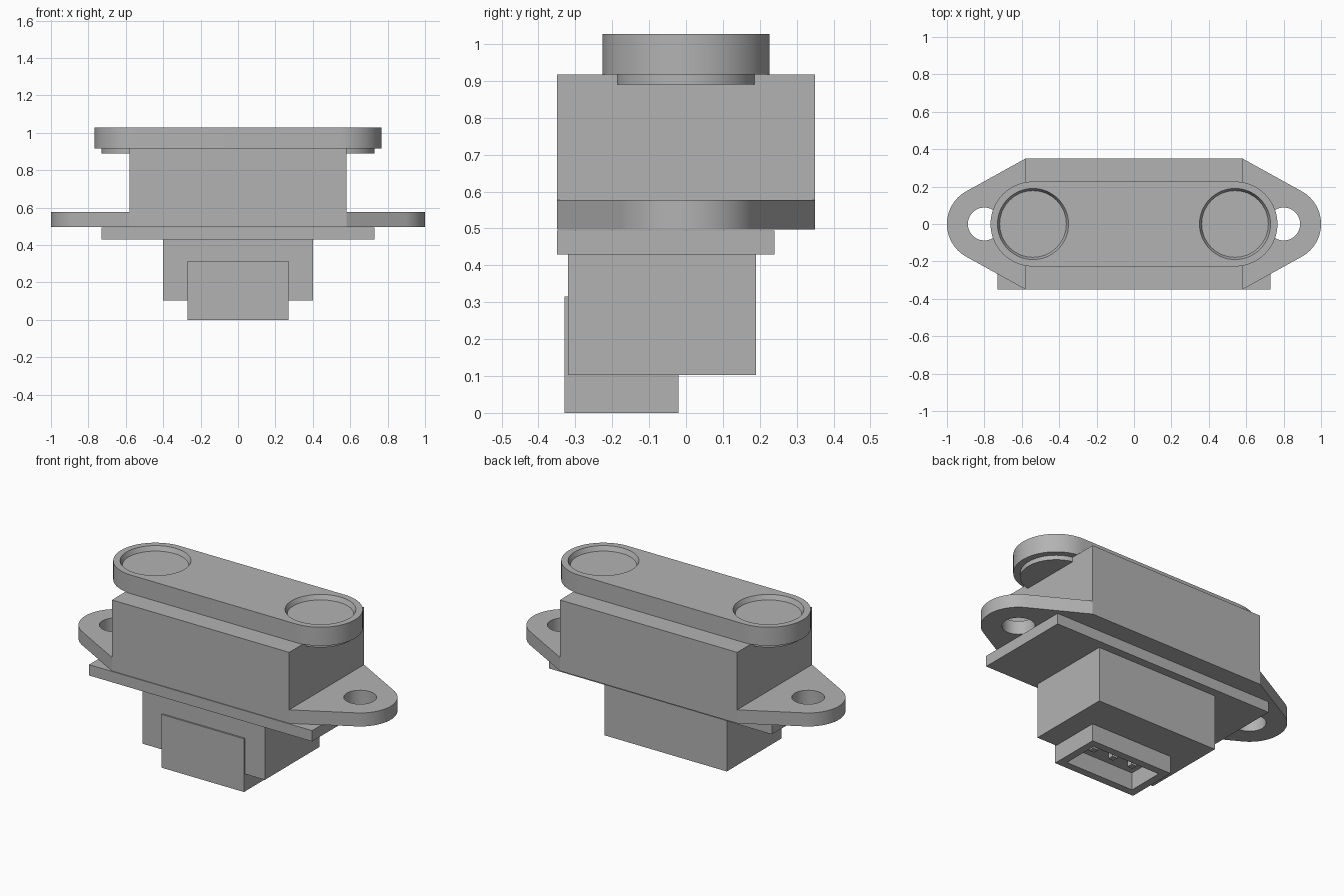
import bpy
import bmesh
from math import sin, cos, pi, radians, acos, atan2, hypot

cube = bpy.data.objects.get("Cube")
if cube:
    bpy.data.objects.remove(cube, do_unlink=True)

grey = bpy.data.materials.new("plain grey")
grey.use_nodes = True
COLOUR = (0.45, 0.45, 0.45, 1)
grey.diffuse_color = COLOUR
grey.node_tree.nodes["Principled BSDF"].inputs["Base Color"].default_value = COLOUR


def add_object(name, bm):
    bmesh.ops.recalc_face_normals(bm, faces=bm.faces)
    mesh = bpy.data.meshes.new(name)
    bm.to_mesh(mesh)
    bm.free()
    mesh.materials.append(grey)
    obj = bpy.data.objects.new(name, mesh)
    bpy.context.collection.objects.link(obj)
    return obj


def prism(name, outline, z0, z1):
    """Extrude a flat outline from z0 to z1."""
    bm = bmesh.new()
    face = bm.faces.new([bm.verts.new((x, y, z0)) for x, y in outline])
    top = bmesh.ops.extrude_face_region(bm, geom=[face])["geom"]
    verts = [v for v in top if isinstance(v, bmesh.types.BMVert)]
    bmesh.ops.translate(bm, vec=(0, 0, z1 - z0), verts=verts)
    return add_object(name, bm)


def box(name, x0, x1, y0, y1, z0, z1):
    return prism(name, [(x0, y0), (x1, y0), (x1, y1), (x0, y1)], z0, z1)


def arc(cx, r, a0, a1, n):
    steps = [a0 + (a1 - a0) * i / n for i in range(n + 1)]
    return [(cx + r * cos(a), r * sin(a)) for a in steps]


def cylinder(name, x, y, r0, r1, z0, z1):
    bm = bmesh.new()
    bmesh.ops.create_cone(bm, cap_ends=True, segments=64, radius1=r0, radius2=r1, depth=z1 - z0)
    bmesh.ops.translate(bm, vec=(x, y, (z0 + z1) / 2), verts=bm.verts)
    return add_object(name, bm)


def activate(obj):
    bpy.ops.object.select_all(action="DESELECT")
    obj.select_set(True)
    bpy.context.view_layer.objects.active = obj


def cut(obj, cutter):
    cutter.hide_render = True
    mod = obj.modifiers.new("cut", "BOOLEAN")
    mod.operation = "DIFFERENCE"
    mod.solver = "EXACT"
    mod.object = cutter
    activate(obj)
    bpy.ops.object.modifier_apply(modifier=mod.name)
    bpy.data.objects.remove(cutter, do_unlink=True)


def smooth(obj):
    activate(obj)
    bpy.ops.object.shade_smooth_by_angle(angle=radians(30))


# Main body
BODY_X, BODY_Y, BASE, BODY_TOP = 0.58, 0.35, 0.497, 0.917
box("body", -BODY_X, BODY_X, -BODY_Y, BODY_Y, BASE, BODY_TOP)

# Mounting ears: sides run tangent to the rounded tip
EAR_X, EAR_R = 0.8, 0.2
dx = BODY_X - EAR_X
tangent = atan2(BODY_Y, dx) - acos(EAR_R / hypot(dx, BODY_Y))
tip = arc(EAR_X, EAR_R, -tangent, tangent, 32)
ear_outline = [(BODY_X, -BODY_Y)] + tip + [(BODY_X, BODY_Y)]
for side, s in (("left", 1), ("right", -1)):
    ear = prism(side + "_ear", [(s * x, y) for x, y in ear_outline], BASE, 0.577)
    cut(ear, cylinder("hole_cutter", s * EAR_X, 0, 0.088, 0.088, 0.4, 0.7))
    smooth(ear)

# Front window plate with rounded ends and shallow tapered recesses
LENS_X = 0.54
ends = arc(LENS_X, 0.227, -pi / 2, pi / 2, 32) + arc(-LENS_X, 0.227, pi / 2, 3 * pi / 2, 32)
plate = prism("top_plate", ends, BODY_TOP, 1.027)
for side, s in (("left", 1), ("right", -1)):
    cut(plate, cylinder("recess_cutter", s * LENS_X, 0, 0.178, 0.202, 1.0, 1.054))
    # Lens seat showing under the plate
    smooth(cylinder(side + "_lens_seat", s * LENS_X, 0, 0.19, 0.19, 0.89, BODY_TOP))
smooth(plate)

# Circuit board and rear housing
box("circuit_board", -0.73, 0.73, -0.35, 0.24, 0.43, 0.494)
box("housing", -0.4, 0.4, -0.32, 0.19, 0.103, 0.43)

# Socket with an open underside and three pins
socket = box("socket", -0.27, 0.27, -0.33, -0.02, 0, 0.315)
cut(socket, box("socket_cutter", -0.225, 0.225, -0.285, -0.065, -0.1, 0.12))
for i in (-1, 0, 1):
    x = i * 0.133
    box("pin_%d" % (i + 2), x - 0.017, x + 0.017, -0.192, -0.158, 0.06, 0.12)
